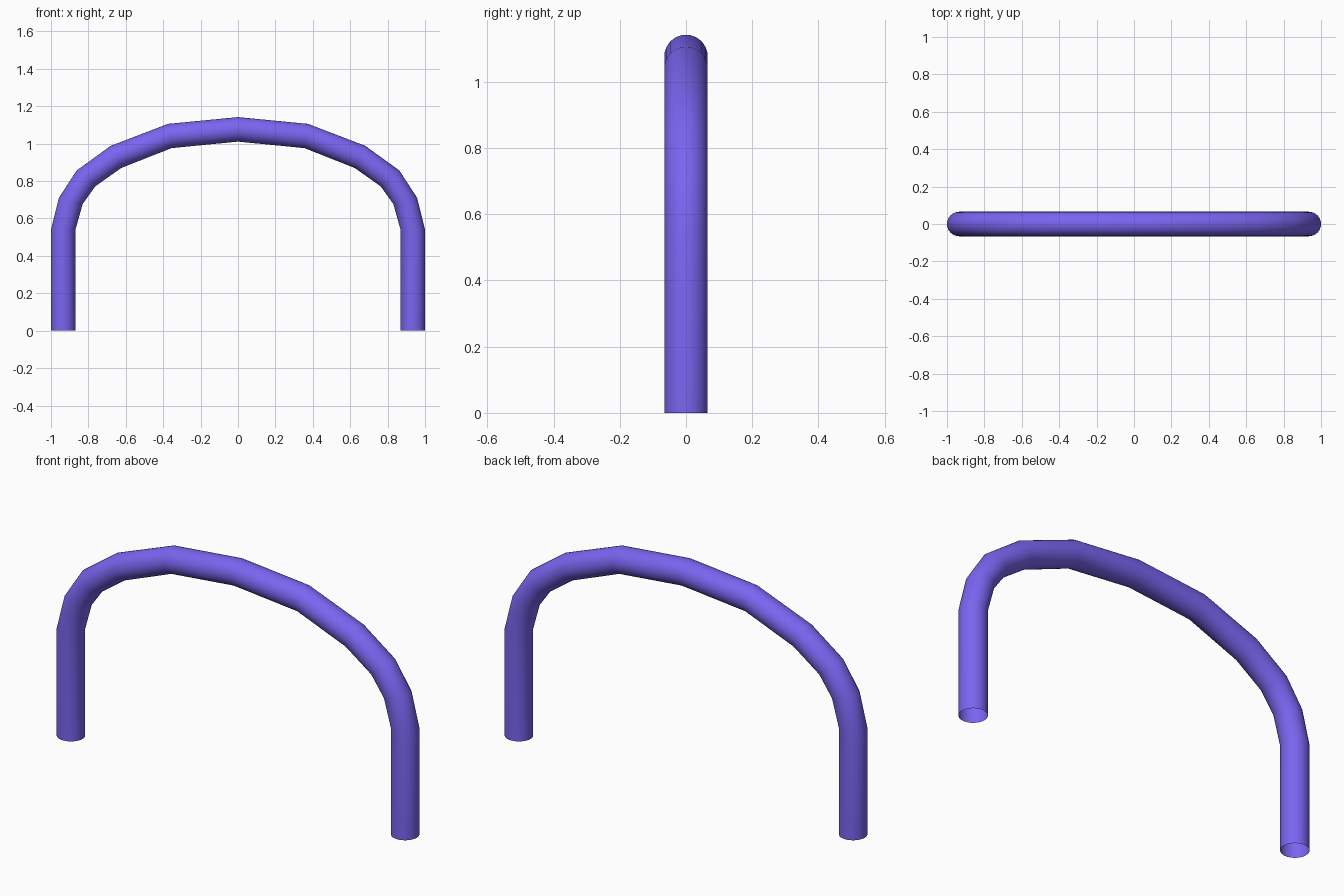
import bpy, bmesh
from math import sin, cos, tau, radians

if "Cube" in bpy.data.objects:
    bpy.data.objects.remove(bpy.data.objects["Cube"])

RADIUS, SIDES = 0.0655, 32

# Left half of the centre line: x, z and tilt of each ring (degrees)
half = [(-0.9345, 0.0, 0), (-0.9345, 0.54, 0), (-0.894, 0.694, 15),
        (-0.813, 0.814, 41), (-0.653, 0.929, 65), (-0.365, 1.041, 82)]
path = half + [(0, 1.0765, 90)] + [(-x, z, 180 - a) for x, z, a in reversed(half)]

# Sweep a round open-ended tube through the rings
bm = bmesh.new()
rings = []
for x, z, a in path:
    ca, sa = cos(radians(a)), sin(radians(a))
    ring = []
    for i in range(SIDES):
        u, v = RADIUS * cos(tau * i / SIDES), RADIUS * sin(tau * i / SIDES)
        ring.append(bm.verts.new((x + u * ca, v, z - u * sa)))
    rings.append(ring)
for r0, r1 in zip(rings, rings[1:]):
    for i in range(SIDES):
        j = (i + 1) % SIDES
        bm.faces.new((r0[i], r0[j], r1[j], r1[i]))

mesh = bpy.data.meshes.new("arched_handle")
bm.to_mesh(mesh)
bm.free()
handle = bpy.data.objects.new("arched_handle", mesh)
bpy.context.collection.objects.link(handle)
mesh.shade_smooth()

# Violet material
mat = bpy.data.materials.new("violet")
mat.diffuse_color = (0.19, 0.13, 0.87, 1)
mat.use_nodes = True
mat.node_tree.nodes["Principled BSDF"].inputs["Base Color"].default_value = mat.diffuse_color
mesh.materials.append(mat)
